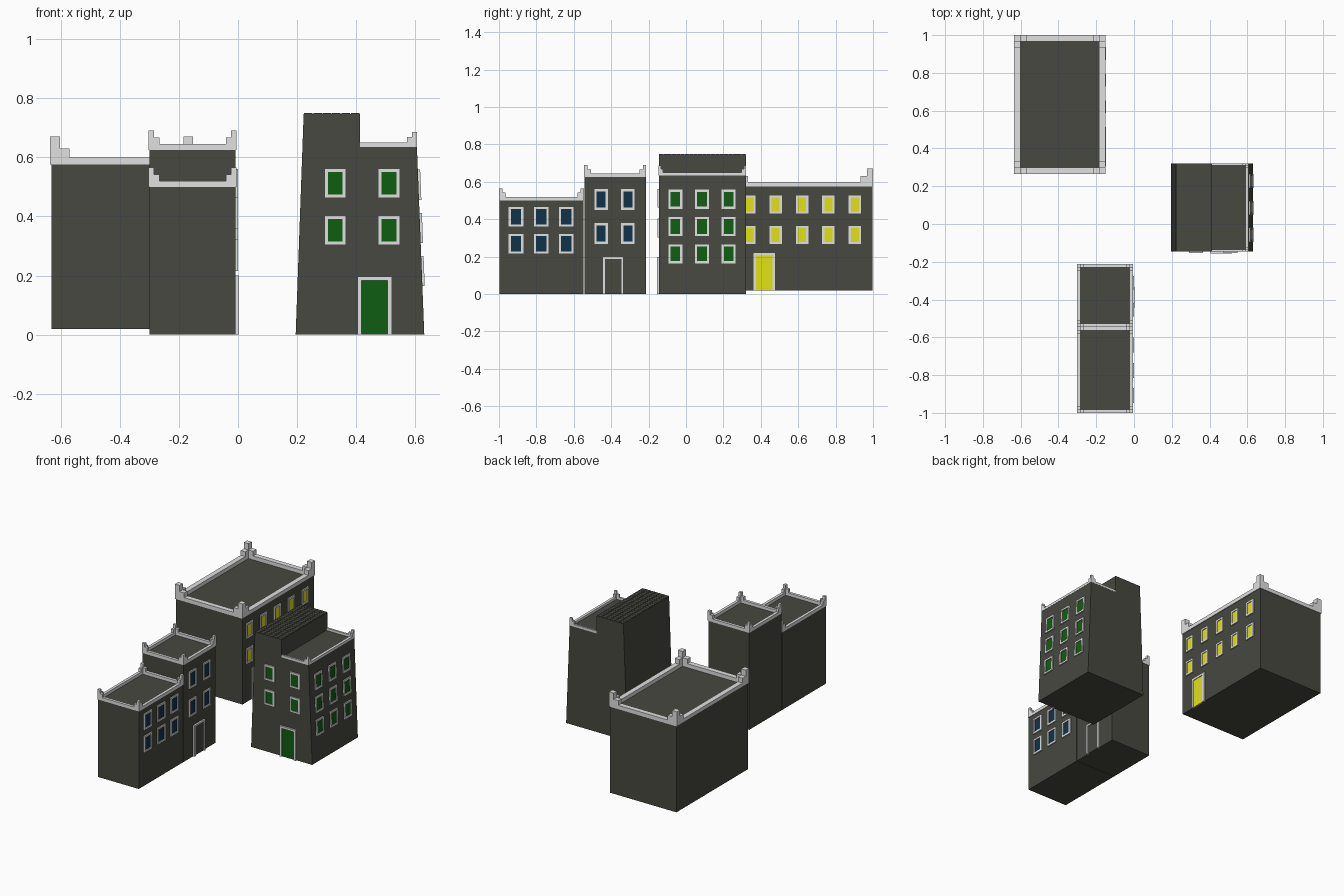
import bpy
import bmesh

cube = bpy.data.objects.get("Cube")
if cube:
    bpy.data.objects.remove(cube, do_unlink=True)


def material(name, r, g, b):
    m = bpy.data.materials.new(name)
    m.use_nodes = True
    m.diffuse_color = (r, g, b, 1)
    m.node_tree.nodes["Principled BSDF"].inputs["Base Color"].default_value = (r, g, b, 1)
    return m


WALL = material("dark wall", 0.065, 0.065, 0.053)
TRIM = material("pale trim", 0.75, 0.75, 0.75)
YELLOW = material("yellow glass", 0.76, 0.76, 0.008)
GREEN = material("green glass", 0.005, 0.11, 0.006)
BLUE = material("blue glass", 0.005, 0.034, 0.07)


def finish(name, bm, mat):
    bmesh.ops.recalc_face_normals(bm, faces=bm.faces)
    mesh = bpy.data.meshes.new(name)
    bm.to_mesh(mesh)
    bm.free()
    mesh.materials.append(mat)
    obj = bpy.data.objects.new(name, mesh)
    bpy.context.scene.collection.objects.link(obj)


def add_box(bm, a, b, place=lambda x, y, z: (x, y, z)):
    """Box between ranges, with corners mapped by place."""
    verts = bmesh.ops.create_cube(bm, size=1)["verts"]
    for v in verts:
        v.co = place(*[lo + (hi - lo) * (c + 0.5) for lo, hi, c in zip(a, b, v.co)])


def box(name, a, b, mat):
    bm = bmesh.new()
    add_box(bm, a, b)
    finish(name, bm, mat)


def parapet(name, x0, x1, y0, y1, z, rim, w, post, step, corners_x=(0, 1)):
    """Rim around a flat roof, with stepped posts on the corners."""
    bm = bmesh.new()
    wx, wy = w
    for ya, yb in ((y0, y0 + wy), (y1 - wy, y1)):
        add_box(bm, (x0, ya, z), (x1, yb, rim))
    for side in corners_x:
        xa = x1 - wx if side else x0
        add_box(bm, (xa, y0 + wy, z), (xa + wx, y1 - wy, rim))
        inner = x1 - 2 * wx if side else x0 + wx
        for back in (0, 1):
            ya = y1 - wy if back else y0
            yi = y1 - 2 * wy if back else y0 + wy
            add_box(bm, (xa, ya, rim), (xa + wx, ya + wy, post))
            add_box(bm, (inner, ya, rim), (inner + wx, ya + wy, step))
            add_box(bm, (xa, yi, rim), (xa + wx, yi + wy, step))
    finish(name, bm, TRIM)


def openings(name, place, items, glass, t=0.012, depth=0.008, door=False):
    """Framed windows or doors; items are (u, v, width, height)."""
    frames, panes = bmesh.new(), bmesh.new()
    for u, v, w, h in items:
        r, top = u + w, v + h
        bars = [(u, v, u + t, top), (r - t, v, r, top), (u + t, top - t, r - t, top)]
        if not door:
            bars.append((u + t, v, r - t, v + t))
        for a, b, c, d in bars:
            add_box(frames, (a, b, -0.004), (c, d, depth), place)
        low = v if door else v + t
        add_box(panes, (u + t, low, -0.004), (r - t, top - t, 0.003), place)
    finish(name + "_frames", frames, TRIM)
    finish(name + "_panes", panes, glass)


def grid(us, vs, w, h):
    return [(u, v, w, h) for u in us for v in vs]


def x_wall(x, slope=0):
    return lambda u, v, d: (x - slope * v + d, u, v)


# Long building at the back
box("long_building_walls", (-0.63, 0.27, 0.02), (-0.157, 0.997, 0.575), WALL)
parapet("long_building_parapet", -0.635, -0.152, 0.265, 1.0, 0.575, 0.6,
        (0.033, 0.033), 0.67, 0.63)
side = x_wall(-0.157)
openings("long_building_windows", side,
         grid([0.305 + 0.141 * i for i in range(5)], (0.267, 0.43), 0.067, 0.098), YELLOW)
openings("long_building_door", side, [(0.36, 0.02, 0.117, 0.2)], YELLOW, 0.015, door=True)

# Two-part house at the front
for label, y0, y1, z in (("low_house", -1.0, -0.545, 0.5), ("high_house", -0.545, -0.213, 0.625)):
    box(label + "_walls", (-0.3, y0 + 0.002, 0), (-0.008, y1 - 0.002, z), WALL)
    parapet(label + "_parapet", -0.302, -0.005, y0, y1, z, z + 0.02,
            (0.018, 0.018), z + 0.065, z + 0.042)
side = x_wall(-0.008)
openings("low_house_windows", side,
         grid((-0.948, -0.814, -0.68), (0.216, 0.36), 0.079, 0.106), BLUE)
openings("high_house_windows", side,
         grid((-0.49, -0.347), (0.268, 0.45), 0.072, 0.111), BLUE)
openings("high_house_door", side, [(-0.446, 0, 0.112, 0.2)], WALL, 0.012, 0.011, door=True)

# Tapered tower with a raised block on its left-hand part
Y0, Y1 = -0.145, 0.32
bm = bmesh.new()
profile = [(0.195, 0), (0.63, 0), (0.605, 0.635), (0.413, 0.635), (0.413, 0.747), (0.222, 0.747)]
face = bm.faces.new([bm.verts.new((x, Y0, z)) for x, z in profile])
new = bmesh.ops.extrude_face_region(bm, geom=[face])["geom"]
bmesh.ops.translate(bm, vec=(0, Y1 - Y0, 0),
                    verts=[g for g in new if isinstance(g, bmesh.types.BMVert)])
finish("tower_walls", bm, WALL)

# Low tiles on top of the raised block
bm = bmesh.new()
for i in range(6):
    for j in range(20):
        x, y = 0.223 + i * 0.0317, Y0 + 0.001 + j * 0.0232
        add_box(bm, (x, y, 0.745), (x + 0.029, y + 0.021, 0.75))
finish("tower_roof_tiles", bm, WALL)

parapet("tower_parapet", 0.413, 0.606, Y0 - 0.001, Y1 + 0.001, 0.635, 0.65,
        (0.017, 0.012), 0.686, 0.668, corners_x=(1,))
front = lambda u, v, d: (u, Y0 - d, v)
openings("tower_front_windows", front,
         grid((0.292, 0.474), (0.303, 0.462), 0.074, 0.1), GREEN)
openings("tower_door", front, [(0.404, 0, 0.116, 0.197)], GREEN, 0.014, 0.011, door=True)
openings("tower_side_windows", x_wall(0.63, 0.0394),
         grid((-0.094, 0.048, 0.19), (0.164, 0.31, 0.456), 0.075, 0.102), GREEN)
